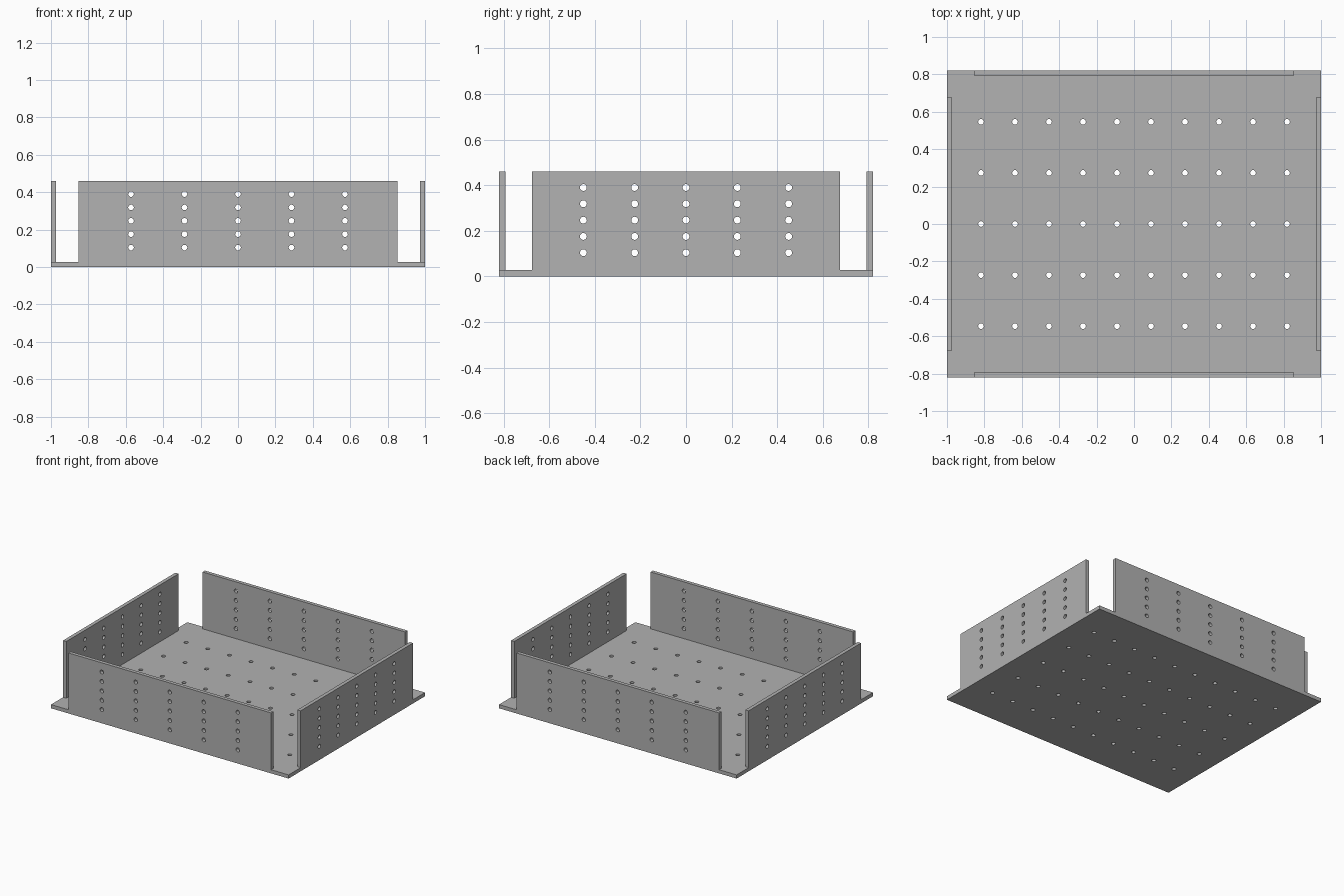
import bpy
import bmesh
import math
from mathutils import Matrix, Vector

cube = bpy.data.objects.get("Cube")
if cube:
    bpy.data.objects.remove(cube, do_unlink=True)

# Overall sizes
HALF_X, HALF_Y, HEIGHT = 1.0, 0.82, 0.46
SHEET = 0.028
FRONT_HALF, SIDE_HALF = 0.853, 0.675
HOLE_R = 0.015

grey = bpy.data.materials.new("plain grey")
grey.use_nodes = True
colour = (0.445, 0.445, 0.445, 1)
grey.diffuse_color = colour
grey.node_tree.nodes["Principled BSDF"].inputs["Base Color"].default_value = colour


def make_object(name, bm):
    mesh = bpy.data.meshes.new(name)
    bm.to_mesh(mesh)
    bm.free()
    mesh.materials.append(grey)
    obj = bpy.data.objects.new(name, mesh)
    bpy.context.collection.objects.link(obj)
    return obj


def box(name, low, high):
    low, high = Vector(low), Vector(high)
    bm = bmesh.new()
    bmesh.ops.create_cube(bm, size=1)
    bmesh.ops.scale(bm, vec=high - low, verts=bm.verts)
    bmesh.ops.translate(bm, vec=(low + high) / 2, verts=bm.verts)
    return make_object(name, bm)


def drill_set(name, centres, axis, length):
    """Parallel round cutters running along the given axis."""
    turn = Vector((0, 0, 1)).rotation_difference(axis).to_matrix().to_4x4()
    bm = bmesh.new()
    for centre in centres:
        bmesh.ops.create_cone(bm, cap_ends=True, segments=24, radius1=HOLE_R,
                              radius2=HOLE_R, depth=length,
                              matrix=Matrix.Translation(centre) @ turn)
    obj = make_object(name, bm)
    obj.hide_render = True
    return obj


def combine(target, tool, operation):
    mod = target.modifiers.new(operation.lower(), 'BOOLEAN')
    mod.operation, mod.solver, mod.object = operation, 'EXACT', tool
    bpy.context.view_layer.objects.active = target
    bpy.ops.object.modifier_apply(modifier=mod.name)
    bpy.data.objects.remove(tool, do_unlink=True)


# Base sheet with four upright walls flush to its edges
tray = box("drilled_tray", (-HALF_X, -HALF_Y, 0), (HALF_X, HALF_Y, SHEET))
for side, end in ((-1, "front"), (1, "back")):
    y = sorted((side * HALF_Y, side * (HALF_Y - SHEET)))
    combine(tray, box(end + "_wall", (-FRONT_HALF, y[0], 0),
                      (FRONT_HALF, y[1], HEIGHT)), 'UNION')
for side, end in ((-1, "right"), (1, "left")):
    x = sorted((side * HALF_X, side * (HALF_X - SHEET)))
    combine(tray, box(end + "_wall", (x[0], -SIDE_HALF, 0),
                      (x[1], SIDE_HALF, HEIGHT)), 'UNION')

# Rows of holes through the floor and both pairs of walls
rows = range(-2, 3)
heights = [0.247 + 0.0715 * r for r in rows]
floor = [Vector(((c - 4.5) * 0.1818, r * 0.273, 0)) for c in range(10) for r in rows]
front = [Vector((c * 0.286, 0, z)) for c in rows for z in heights]
side = [Vector((0, c * 0.225, z)) for c in rows for z in heights]
combine(tray, drill_set("floor_drills", floor, Vector((0, 0, 1)), 0.1), 'DIFFERENCE')
combine(tray, drill_set("front_drills", front, Vector((0, 1, 0)), 2), 'DIFFERENCE')
combine(tray, drill_set("side_drills", side, Vector((1, 0, 0)), 2.4), 'DIFFERENCE')

# Round hole walls, crisp sheet edges
bpy.ops.object.select_all(action='DESELECT')
tray.select_set(True)
bpy.context.view_layer.objects.active = tray
bpy.ops.object.shade_smooth_by_angle(angle=math.radians(30))
